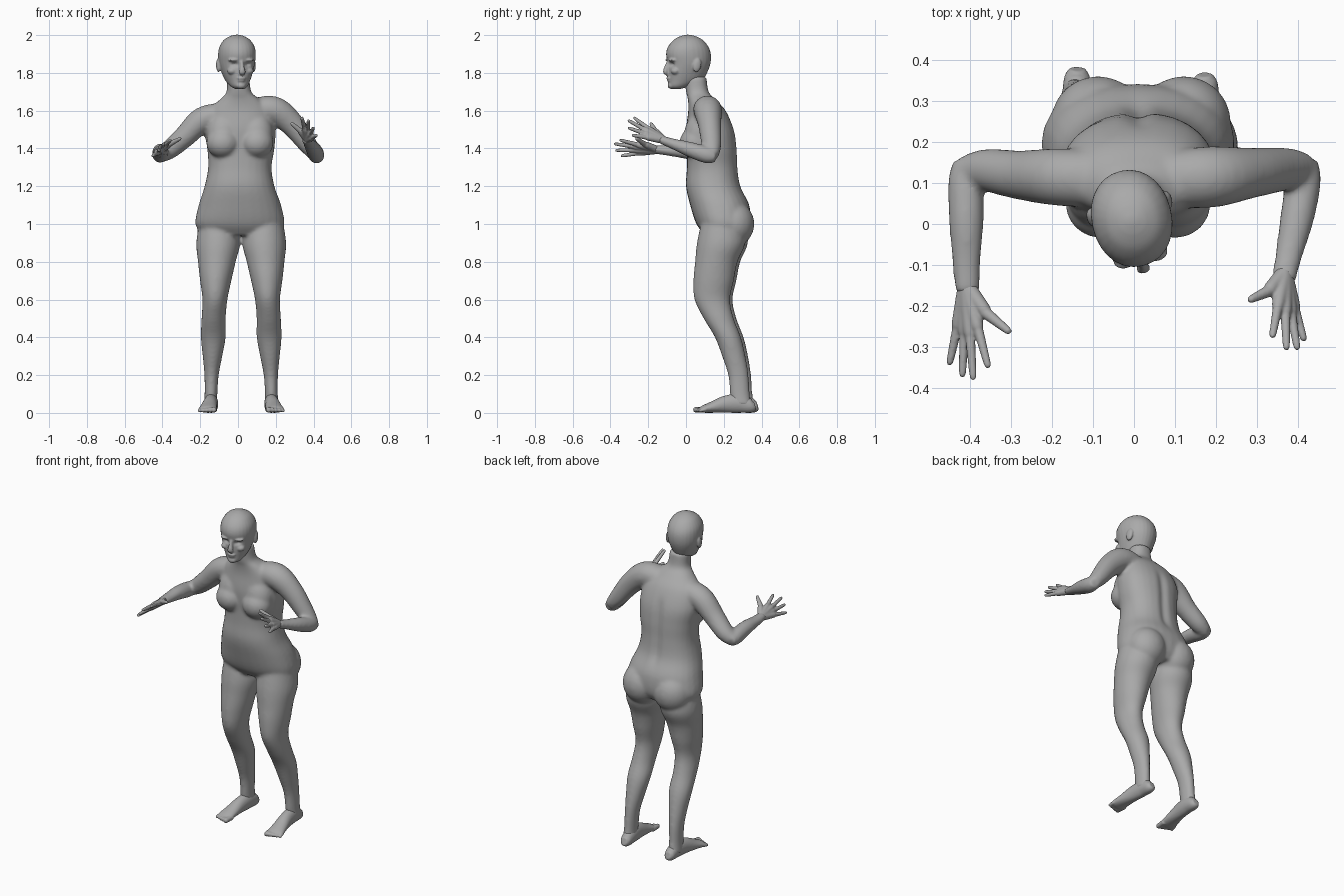
import bpy, bmesh, math
from mathutils import Vector, Matrix

cube = bpy.data.objects.get("Cube")
if cube:
    bpy.data.objects.remove(cube)

skin = bpy.data.materials.new("plain grey")
skin.use_nodes = True
GREY = (0.4, 0.4, 0.4, 1)
skin.diffuse_color = GREY
skin.node_tree.nodes["Principled BSDF"].inputs["Base Color"].default_value = GREY

SIDES = 28
MID = 0.017          # mirror line of the legs


def resample(rows, steps=5):
    """Catmull-Rom interpolation through the rows."""
    rows = [Vector(r) for r in rows]
    pts = [rows[0] * 2 - rows[1]] + rows + [rows[-1] * 2 - rows[-2]]
    out = []
    for a, b, c, d in zip(pts, pts[1:], pts[2:], pts[3:]):
        for i in range(steps):
            t = i / steps
            out.append((b * 2 + (c - a) * t + (a * 2 - b * 5 + c * 4 - d) * t**2
                        + (b * 3 - a - c * 3 + d) * t**3) / 2)
    return out + [rows[-1]]


def loft(bm, rows, level=False, power=1.0):
    """Rings of (x, y, z, half width, half depth); level rings stay horizontal."""
    rows = resample(rows)
    rings = []
    for i, r in enumerate(rows):
        u, v = Vector((1, 0, 0)), Vector((0, 1, 0))
        if not level:
            t = (rows[min(i + 1, len(rows) - 1)] - rows[max(i - 1, 0)])
            t = Vector(t[:3]).normalized()
            u = t.cross(Vector((0, 0, 1))).normalized()
            v = u.cross(t)
        ring = []
        for k in range(SIDES):
            a = math.tau * k / SIDES
            c, s = math.cos(a), math.sin(a)
            c = math.copysign(abs(c) ** power, c)
            s = math.copysign(abs(s) ** power, s)
            ring.append(bm.verts.new(Vector(r[:3]) + u * c * r[3] + v * s * r[4]))
        rings.append(ring)
    for p, q in zip(rings, rings[1:]):
        for k in range(SIDES):
            n = (k + 1) % SIDES
            bm.faces.new((p[k], p[n], q[n], q[k]))
    bm.faces.new(rings[0][::-1])
    bm.faces.new(rings[-1])


def stack(bm, rows, flip=1, shift=(0, 0), power=0.88):
    """Level loft from rows of (height, x, front y, back y, half width)."""
    loft(bm, [(flip * x + shift[0], (f + b) / 2 + shift[1], z, w, (b - f) / 2)
              for z, x, f, b, w in rows], True, power)


def ball(bm, centre, size, turn=0):
    m = Matrix.Translation(centre) @ Matrix.Rotation(turn, 4, 'X') @ Matrix.Diagonal((*size, 1))
    bmesh.ops.create_uvsphere(bm, u_segments=24, v_segments=16, radius=1, matrix=m)


def digit(bm, start, end, r0, r1):
    """Round-ended finger, toe or palm bone."""
    a, b = Vector(start), Vector(end)
    loft(bm, [(*a.lerp(b, t), r, r) for t, r in
              ((0, r0), (0.5, (r0 + r1) / 2), (0.9, r1), (1, r1 / 2))])


def finish(bm, name, voxel, smooth, dents=(), move=None):
    """Fuse the overlapping volumes into one skin, soften, press in dents."""
    bmesh.ops.recalc_face_normals(bm, faces=bm.faces)
    me = bpy.data.meshes.new(name)
    bm.to_mesh(me)
    bm.free()
    ob = bpy.data.objects.new(name, me)
    bpy.context.collection.objects.link(ob)
    mod = ob.modifiers.new("fuse", 'REMESH')
    mod.mode, mod.voxel_size = 'VOXEL', voxel
    mod = ob.modifiers.new("soften", 'SMOOTH')
    mod.iterations = smooth
    fused = bpy.data.meshes.new_from_object(
        ob.evaluated_get(bpy.context.evaluated_depsgraph_get()))
    ob.modifiers.clear()
    ob.data = fused
    for centre, size, push in dents:
        for v in fused.vertices:
            d = v.co - Vector(centre)
            v.co.y += push * math.exp(-sum((d[i] / size[i]) ** 2 for i in range(3)))
    if move:
        fused.transform(move)
    fused.materials.clear()
    fused.materials.append(skin)
    fused.shade_smooth()
    return ob


# Body: torso, bust, seat, legs and arms
bm = bmesh.new()
stack(bm, [(1.78, 0, -.01, .108, .06), (1.7, .005, 0, .12, .066), (1.66, .01, .01, .155, .105),
           (1.6, .01, .012, .21, .165), (1.5, .01, 0, .255, .188), (1.4, .015, .005, .27, .178),
           (1.3, .01, .005, .275, .168), (1.2, .008, 0, .29, .185), (1.1, .01, .022, .335, .218),
           (1, .01, .055, .34, .236), (.94, .015, .1, .31, .2)])
for s in (-1, 1):
    ball(bm, (s * .09 + .01, .05, 1.43), (.088, .085, .082))
    ball(bm, (s * .085 + .01, .07, 1.48), (.09, .08, .12), -.2)
    ball(bm, (s * .105 + MID, .25, 1), (.115, .112, .12))
    stack(bm, [(1.02, .12, .09, .3, .1), (.9, .122, .065, .32, .116), (.8, .129, .055, .28, .1),
               (.7, .135, .046, .26, .083), (.6, .139, .052, .24, .066), (.5, .146, .1, .26, .064),
               (.4, .148, .16, .298, .066), (.3, .152, .198, .322, .052), (.2, .157, .23, .338, .038),
               (.1, .16, .24, .345, .034), (.04, .162, .25, .355, .036)],
          s, (MID, -.007 * s), 1)

loft(bm, [(-.08, .11, 1.58, .07, .065), (-.19, .115, 1.55, .07, .068), (-.28, .12, 1.465, .06, .058),
          (-.36, .132, 1.395, .052, .05), (-.415, .13, 1.36, .038, .038)])
loft(bm, [(-.415, .155, 1.36, .03, .03), (-.412, .1, 1.368, .043, .044), (-.41, 0, 1.385, .042, .04),
          (-.41, -.1, 1.39, .034, .028), (-.408, -.17, 1.395, .03, .022)])
loft(bm, [(.08, .11, 1.6, .07, .065), (.19, .115, 1.602, .075, .074), (.285, .125, 1.53, .062, .064),
          (.37, .135, 1.42, .052, .05), (.415, .138, 1.365, .038, .038)])
loft(bm, [(.42, .16, 1.355, .03, .03), (.415, .11, 1.365, .043, .044), (.4, .02, 1.395, .042, .04),
          (.38, -.07, 1.425, .034, .028), (.365, -.14, 1.45, .03, .022)])
spine = [((.01, .28, 1.2 + .06 * i), (.025, .1, .05), -.008) for i in range(6)]
finish(bm, "body", .009, 9, spine)

# Head, turned a little to its left
bm = bmesh.new()
stack(bm, [(1.715, 0, -.075, -.03, .025), (1.73, 0, -.092, .02, .045), (1.76, 0, -.095, .085, .064),
           (1.8, 0, -.098, .112, .08), (1.85, 0, -.098, .13, .094), (1.9, 0, -.106, .132, .098),
           (1.94, 0, -.095, .118, .091), (1.975, 0, -.065, .088, .068), (1.994, 0, -.03, .052, .038),
           (2.002, 0, 0, .02, .012)], power=.95)
loft(bm, [(0, -.09, 1.865, .01, .012), (0, -.104, 1.83, .012, .014), (0, -.113, 1.805, .017, .012),
          (0, -.1, 1.79, .012, .006)])
ball(bm, (0, -.094, 1.772), (.024, .013, .007))
ball(bm, (0, -.09, 1.759), (.021, .013, .007))
ball(bm, (0, -.08, 1.733), (.026, .02, .018))
for s in (-1, 1):
    ball(bm, (s * .04, -.078, 1.868), (.03, .026, .009))
    ball(bm, (s * .045, -.068, 1.81), (.026, .025, .02))
    ball(bm, (s * .095, .038, 1.84), (.012, .022, .037), -.2)
sockets = [((s * .035, -.095, 1.845), (.018, .04, .011), .014) for s in (-1, 1)]
pivot = Vector((0, .015, 0))
turn = (Matrix.Translation(pivot + Vector((-.006, 0, 0))) @ Matrix.Rotation(.23, 4, 'Z')
        @ Matrix.Translation(-pivot))
finish(bm, "head", .005, 4, sockets, turn)

# Hands: palm bones fan out from the wrist into four fingers and a thumb
HANDS = {
    "right_hand": ((-.41, -.15, 1.392), (-.302, -.266, 1.455),
                   [(-.356, -.352, 1.445), (-.393, -.382, 1.425), (-.42, -.375, 1.39), (-.452, -.345, 1.36)]),
    "left_hand": ((.367, -.12, 1.445), (.28, -.187, 1.535),
                  [(.338, -.278, 1.565), (.373, -.308, 1.55), (.4, -.308, 1.51), (.417, -.287, 1.47)])}
for name, (wrist, thumb, tips) in HANDS.items():
    bm = bmesh.new()
    wrist, thumb = Vector(wrist), Vector(thumb)
    for tip in map(Vector, tips):
        knuckle = wrist.lerp(tip, .5)
        digit(bm, wrist.lerp(tip, .02), knuckle.lerp(tip, .12), .021, .015)
        digit(bm, knuckle, tip, .0125, .0085)
    base = wrist.lerp(thumb, .5).lerp(wrist.lerp(Vector(tips[0]), .4), .3)
    digit(bm, wrist, base.lerp(thumb, .1), .02, .016)
    digit(bm, base, thumb, .015, .009)
    finish(bm, name, .004, 3)

# Feet with five toes, splayed slightly outward
for s, name in ((-1, "right_foot"), (1, "left_foot")):
    bm = bmesh.new()
    x0, y0 = MID, -.007 * s
    sole = [(.155, .372, .04, .02, .022), (.156, .35, .036, .032, .036), (.158, .29, .05, .036, .05),
            (.164, .22, .046, .038, .046), (.172, .15, .031, .044, .031), (.178, .1, .02, .049, .02),
            (.18, .085, .016, .045, .014)]
    loft(bm, [(x0 + s * x, y0 + y, z, a, b) for x, y, z, a, b in sole])
    for i in range(5):
        r = .016 - .0015 * i
        x = .142 + .019 * i
        digit(bm, (x0 + s * x, y0 + .11, .018), (x0 + s * (x + .004), y0 + .045 + .007 * i, r), r, r * .85)
    finish(bm, name, .005, 3)
